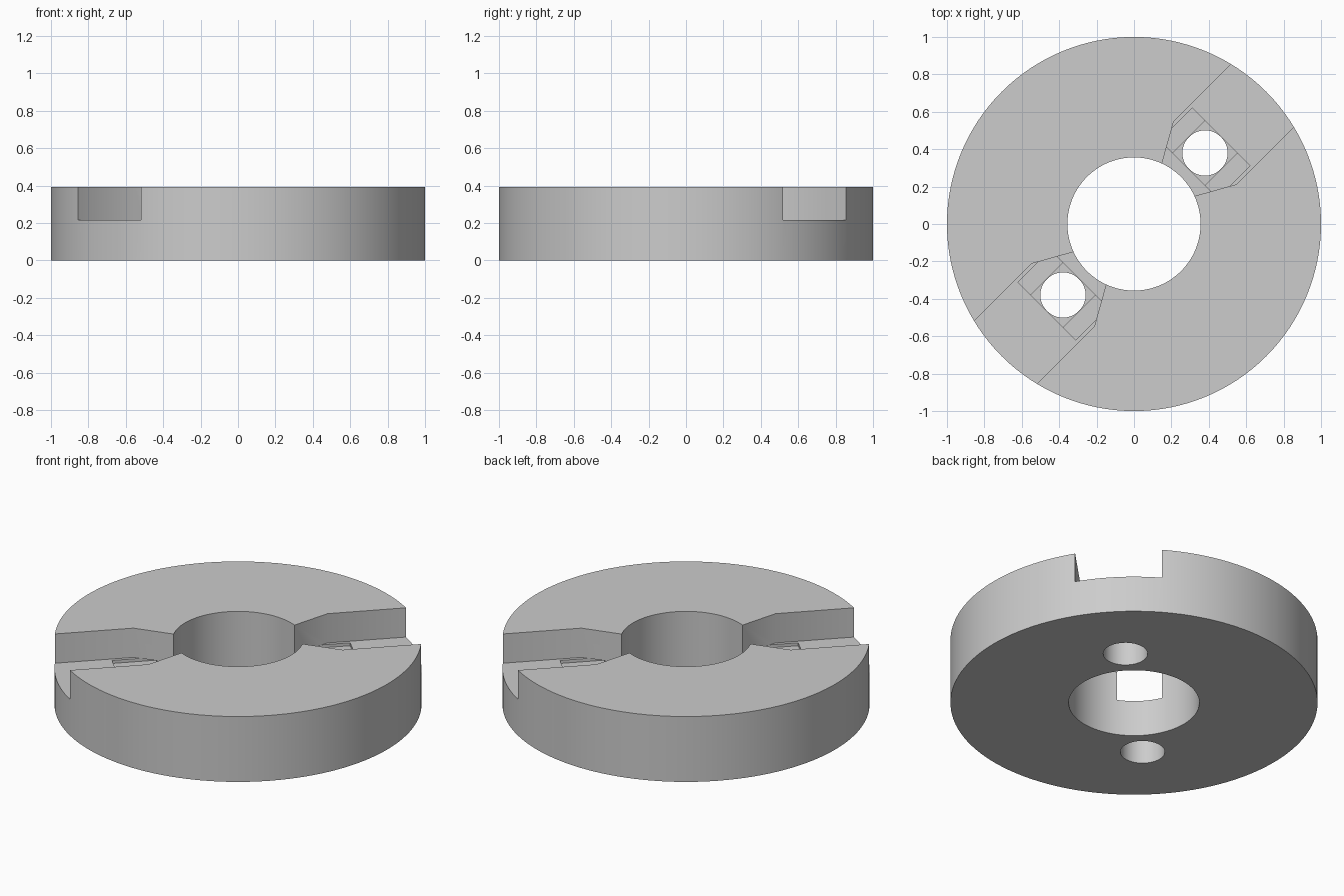
import bpy, bmesh, math
from mathutils import Matrix

cube = bpy.data.objects.get("Cube")
if cube:
    bpy.data.objects.remove(cube, do_unlink=True)

HEIGHT = 0.393        # disc thickness
FLOOR = 0.217         # floor of the two radial slots
STEP = 0.018          # depth of each shallow recess below the slot floor
BOLT = 0.537          # distance of the bolt holes from the axis
BOLT_R = 0.122

grey = bpy.data.materials.new("plain grey")
grey.use_nodes = True
colour = (0.604, 0.604, 0.604, 1)
grey.diffuse_color = colour
grey.node_tree.nodes["Principled BSDF"].inputs["Base Color"].default_value = colour


def prism(name, outline, z0, z1, angle=0.0):
    """Extrude a counter-clockwise outline from z0 to z1, turned about z."""
    bm = bmesh.new()
    face = bm.faces.new([bm.verts.new((x, y, z0)) for x, y in outline])
    top = bmesh.ops.extrude_face_region(bm, geom=[face])["geom"]
    bmesh.ops.translate(bm, vec=(0, 0, z1 - z0),
                        verts=[v for v in top if isinstance(v, bmesh.types.BMVert)])
    bmesh.ops.recalc_face_normals(bm, faces=bm.faces)
    bmesh.ops.rotate(bm, verts=bm.verts, matrix=Matrix.Rotation(angle, 3, 'Z'))
    mesh = bpy.data.meshes.new(name)
    bm.to_mesh(mesh)
    bm.free()
    mesh.materials.append(grey)
    obj = bpy.data.objects.new(name, mesh)
    bpy.context.collection.objects.link(obj)
    return obj


def circle(r, n, cx=0.0):
    return [(cx + r * math.cos(math.tau * i / n), r * math.sin(math.tau * i / n))
            for i in range(n)]


def box(x0, x1, half):
    return [(x0, -half), (x1, -half), (x1, half), (x0, half)]


def cut(target, cutter):
    """Subtract the cutter from the target, then discard it."""
    cutter.hide_render = True
    mod = target.modifiers.new("cut", 'BOOLEAN')
    mod.operation, mod.solver, mod.object = 'DIFFERENCE', 'EXACT', cutter
    bpy.context.view_layer.objects.active = target
    bpy.ops.object.modifier_apply(modifier=mod.name)
    bpy.data.objects.remove(cutter, do_unlink=True)


# Round body with a central bore
disc = prism("slotted_disc", circle(1.0, 128), 0, HEIGHT)
cut(disc, prism("bore_cutter", circle(0.356, 96), -0.1, HEIGHT + 0.1))

# Slot outline along +x: parallel sides narrowing towards the bore
slot = [(0.2, -0.047), (0.336, -0.124), (0.537, -0.237), (1.2, -0.237),
        (1.2, 0.237), (0.537, 0.237), (0.336, 0.124), (0.2, 0.047)]

# Two opposite slots, each with a stepped recess and a bolt hole
for angle in (math.radians(45), math.radians(225)):
    near, far = BOLT - BOLT_R, BOLT + BOLT_R
    cut(disc, prism("slot_cutter", slot, FLOOR, HEIGHT + 0.1, angle))
    cut(disc, prism("recess_cutter", box(near, far, 0.218), FLOOR - STEP, FLOOR + 0.001, angle))
    cut(disc, prism("square_cutter", box(near, far, BOLT_R),
                    FLOOR - 2 * STEP, FLOOR + 0.001, angle))
    cut(disc, prism("bolt_hole_cutter", circle(BOLT_R - 0.001, 48, BOLT),
                    -0.1, FLOOR + 0.001, angle))

# Smooth round walls with sharp edges kept
bpy.ops.object.select_all(action='DESELECT')
disc.select_set(True)
bpy.context.view_layer.objects.active = disc
bpy.ops.object.shade_smooth_by_angle(angle=math.radians(30))
